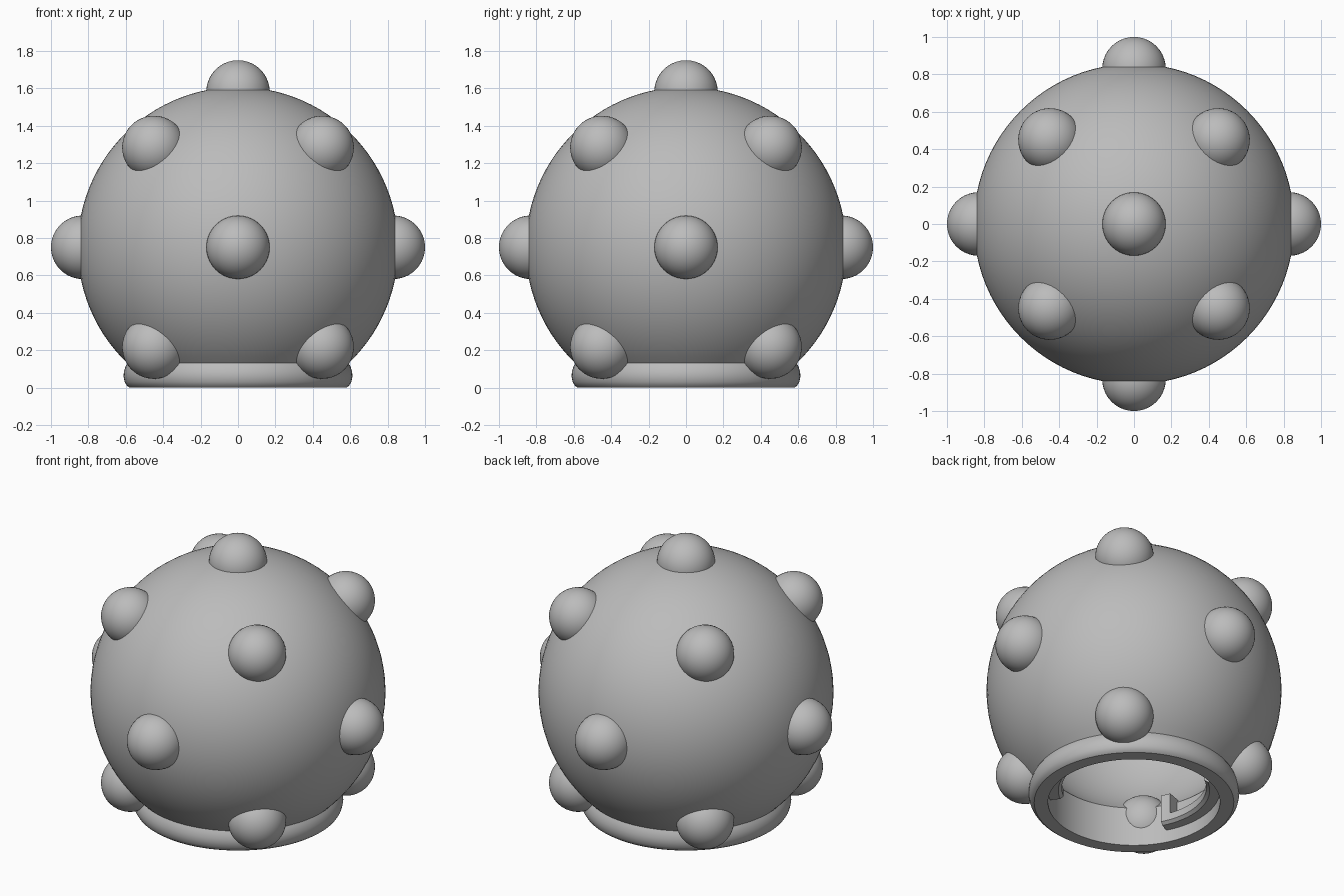
import bpy, bmesh
from math import sin, cos, pi, radians, sqrt, asin
from mathutils import Vector

if "Cube" in bpy.data.objects:
    bpy.data.objects.remove(bpy.data.objects["Cube"])

CENTRE = 0.75      # height of the ball centre
R_OUT = 0.857      # outer ball radius
R_IN = 0.707       # hollow radius
R_NECK = 0.5       # socket opening radius

grey = bpy.data.materials.new("plain grey")
grey.use_nodes = True
colour = (0.5, 0.5, 0.5, 1)
grey.diffuse_color = colour
grey.node_tree.nodes["Principled BSDF"].inputs["Base Color"].default_value = colour


def finish(bm, name, angle=30):
    bmesh.ops.recalc_face_normals(bm, faces=bm.faces)
    mesh = bpy.data.meshes.new(name)
    bm.to_mesh(mesh)
    bm.free()
    mesh.materials.append(grey)
    obj = bpy.data.objects.new(name, mesh)
    bpy.context.collection.objects.link(obj)
    bpy.ops.object.select_all(action='DESELECT')
    obj.select_set(True)
    bpy.context.view_layer.objects.active = obj
    bpy.ops.object.shade_smooth_by_angle(angle=radians(angle))
    return obj


def sphere_arc(radius, start, end, steps):
    """Profile points on the ball between two elevations."""
    angles = [start + (end - start) * i / steps for i in range(steps + 1)]
    return [(radius * cos(a), CENTRE + radius * sin(a)) for a in angles]


def lathe(name, profile):
    bm = bmesh.new()
    verts = [bm.verts.new((r, 0, z)) for r, z in profile]
    edges = [bm.edges.new(pair) for pair in zip(verts, verts[1:])]
    bmesh.ops.spin(bm, geom=verts + edges, cent=(0, 0, 0), axis=(0, 0, 1),
                   angle=2 * pi, steps=96, use_merge=True)
    bmesh.ops.remove_doubles(bm, verts=bm.verts, dist=0.0005)
    return finish(bm, name)


def arc_block(name, start, end, r_in, r_out, z_low, z_high, steps):
    """Curved bar of rectangular section along the socket wall."""
    bm = bmesh.new()
    section = [(r_in, z_low + 0.015), (r_in + 0.02, z_low), (r_out, z_low),
               (r_out, z_high), (r_in, z_high)]
    a = radians(start)
    verts = [bm.verts.new((r * cos(a), r * sin(a), z)) for r, z in section]
    face = bm.faces.new(verts)
    end_cap = face.copy()
    bmesh.ops.spin(bm, geom=[face], cent=(0, 0, 0), axis=(0, 0, 1),
                   angle=radians(end - start), steps=steps)
    bmesh.ops.remove_doubles(bm, verts=bm.verts, dist=0.0005)
    return finish(bm, name)


# Hollow ball with rounded collar and open socket, as one turned shell
outer = sphere_arc(R_OUT, pi / 2, asin((0.13 - CENTRE) / R_OUT), 40)
collar = [(0.602, 0.112), (0.61, 0.085), (0.612, 0.06), (0.606, 0.03),
          (0.594, 0.01), (0.58, 0), (R_NECK, 0)]
inner = sphere_arc(R_IN, -asin(sqrt(1 - (R_NECK / R_IN) ** 2)), pi / 2, 32)
lathe("hollow_ball", outer + collar + inner)

# Round knobs: six on the axes and eight on the diagonals
tilt = radians(40)
directions = [Vector(d) for d in ((1, 0, 0), (-1, 0, 0), (0, 1, 0),
                                  (0, -1, 0), (0, 0, 1))]
for sz in (1, -1):
    for k in range(4):
        turn = radians(45 + 90 * k)
        directions.append(Vector((cos(tilt) * cos(turn), cos(tilt) * sin(turn),
                                  sz * sin(tilt))))
for i, d in enumerate(directions):
    bm = bmesh.new()
    bmesh.ops.create_uvsphere(bm, u_segments=40, v_segments=20, radius=0.17)
    spin = Vector((0, 0, 1)).rotation_difference(d).to_matrix()
    bmesh.ops.rotate(bm, verts=bm.verts, matrix=spin)
    bmesh.ops.translate(bm, verts=bm.verts, vec=d * 0.83 + Vector((0, 0, CENTRE)))
    finish(bm, f"knob_{i + 1}", 60)

# Two opposite locking ridges inside the socket, each with an upright stop
for i, start in enumerate((307, 127)):
    arc_block(f"lock_ridge_{i + 1}", start, start + 81, 0.42, 0.51, 0.08, 0.14, 18)
    arc_block(f"lock_stop_{i + 1}", start + 73, start + 81, 0.42, 0.51, 0.08, 0.27, 3)
